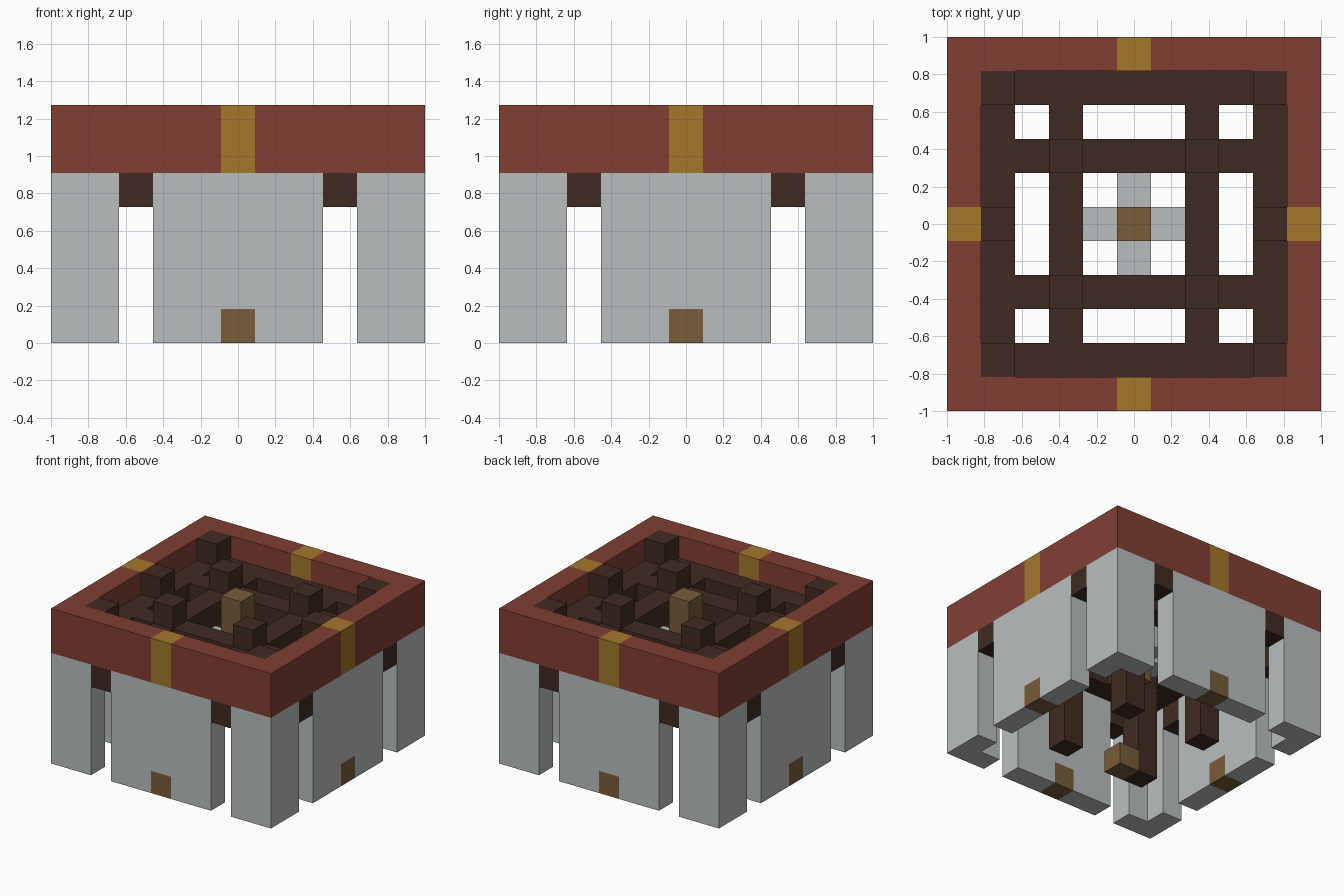
import bpy
import bmesh
from math import radians
from mathutils import Matrix, Vector

if "Cube" in bpy.data.objects:
    bpy.data.objects.remove(bpy.data.objects["Cube"], do_unlink=True)

UNIT = 2 / 11  # the whole model sits on an eleven-cell grid


def material(name, code):
    """Flat material from an sRGB hex code, stored as linear values."""
    def linear(c):
        return c / 12.92 if c < 0.04 else ((c + 0.055) / 1.055) ** 2.4
    rgb = [linear(v / 255) for v in bytes.fromhex(code)]
    mat = bpy.data.materials.new(name)
    mat.use_nodes = True
    mat.diffuse_color = (*rgb, 1)
    bsdf = mat.node_tree.nodes["Principled BSDF"]
    bsdf.inputs["Base Color"].default_value = (*rgb, 1)
    bsdf.inputs["Roughness"].default_value = 0.9
    return mat


STONE = material("pale stone", "BABEBE")
RED = material("red brick", "813F34")
GOLD = material("gold", "A3772C")
DARK = material("dark timber", "402B22")
TAN = material("tan wood", "795C3A")


def prism(name, mat, outline, low, high, turn=0, upright=False):
    """Extrude an outline in grid cells: along z, or along y when upright."""
    bm = bmesh.new()
    if upright:
        verts = [bm.verts.new((a, low, b)) for a, b in outline]
        offset = Vector((0, high - low, 0))
    else:
        verts = [bm.verts.new((a, b, low)) for a, b in outline]
        offset = Vector((0, 0, high - low))
    face = bm.faces.new(verts)
    result = bmesh.ops.extrude_face_region(bm, geom=[face])
    moved = [g for g in result["geom"] if isinstance(g, bmesh.types.BMVert)]
    bmesh.ops.translate(bm, verts=moved, vec=offset)
    bmesh.ops.recalc_face_normals(bm, faces=bm.faces)
    bm.transform(Matrix.Rotation(radians(turn), 4, "Z") @ Matrix.Scale(UNIT, 4))
    mesh = bpy.data.meshes.new(name)
    bm.to_mesh(mesh)
    bm.free()
    mesh.materials.append(mat)
    obj = bpy.data.objects.new(name, mesh)
    bpy.context.collection.objects.link(obj)
    return obj


def box(name, mat, x, y, z, turn=0):
    outline = [(x[0], y[0]), (x[1], y[0]), (x[1], y[1]), (x[0], y[1])]
    return prism(name, mat, outline, z[0], z[1], turn)


def cell(name, mat, x, y, z):
    """One-cell-wide column centred on a grid cell."""
    return box(name, mat, (x - .5, x + .5), (y - .5, y + .5), z)


def corner(inner, start, outer=5.5):
    """L-shaped plan around a corner."""
    return [(start, outer), (start, inner), (inner, inner),
            (inner, start), (outer, start), (outer, outer)]


# Wall face with a doorway notch at the bottom
wall = [(-2.5, 0), (-.5, 0), (-.5, 1), (.5, 1), (.5, 0), (2.5, 0), (2.5, 5), (-2.5, 5)]

for side, turn in (("back", 0), ("right", 90), ("front", 180), ("left", 270)):
    # Outer shell
    prism(side + "_wall", STONE, wall, 4.5, 5.5, turn, upright=True)
    prism(side + "_corner_pillar", STONE, corner(4.5, 3.5), 0, 5, turn)
    prism(side + "_rim_corner", RED, corner(4.5, .5), 5, 7, turn)
    box(side + "_rim_band", GOLD, (-.5, .5), (4.5, 5.5), (5, 7), turn)
    box(side + "_door", TAN, (-.5, .5), (4.5, 5.5), (0, 1), turn)
    for s in (-1, 1):
        box(side + "_lintel", DARK, sorted((2.5 * s, 3.5 * s)), (4.5, 5.5), (4, 5), turn)
    # Timber grid inside the rim
    box(side + "_inner_beam", DARK, (-1.5, 1.5), (1.5, 2.5), (5, 6), turn)
    for s in (-1, 1):
        box(side + "_beam_end", DARK, sorted((2.5 * s, 3.5 * s)), (1.5, 2.5), (5, 6), turn)
    # Stone arm beside the centre post
    box(side + "_centre_arm", STONE, (-.5, .5), (.5, 1.5), (4, 5), turn)

# Outer beams: continuous at front and back, split by a post at the sides
for s in (-1, 1):
    across = sorted((3.5 * s, 4.5 * s))
    box("long_outer_beam", DARK, (-3.5, 3.5), across, (5, 6))
    cell("side_post", DARK, 4 * s, 0, (5, 7))
    for t in (-1, 1):
        box("side_outer_beam", DARK, across, sorted((.5 * t, 3.5 * t)), (5, 6))
        cell("corner_post", DARK, 4 * s, 4 * t, (5, 7))
        cell("inner_post", DARK, 2 * s, 2 * t, (0, 7))

# Hanging centre post and a low block by one inner post
cell("centre_post", TAN, 0, 0, (3, 7))
cell("low_block", TAN, -1, -2, (0, 1))
